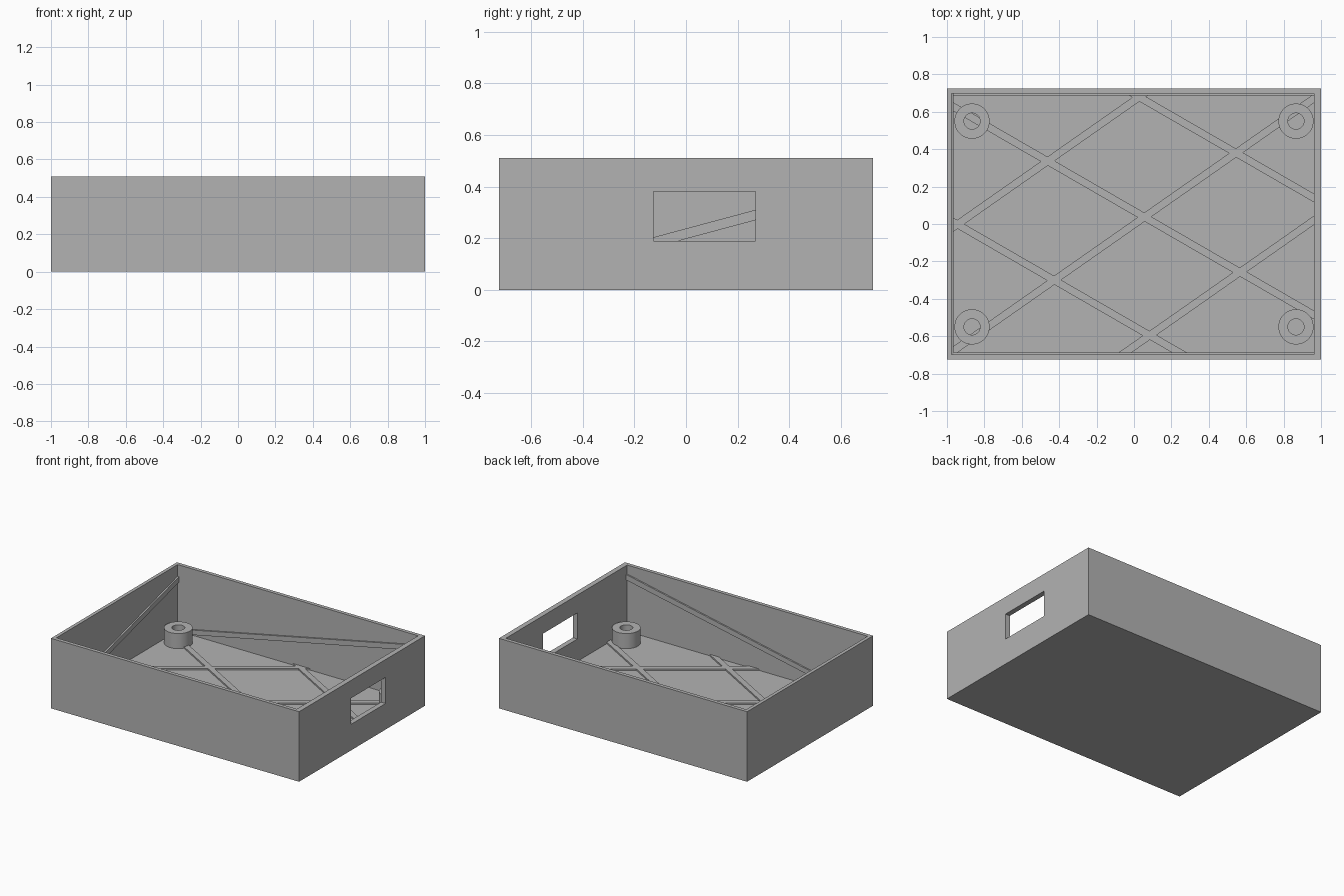
import bpy, bmesh, math
from mathutils import Vector, Matrix

if "Cube" in bpy.data.objects:
    bpy.data.objects.remove(bpy.data.objects["Cube"])

WALL, HEIGHT, FLOOR = 0.027, 0.51, 0.027
X0, X1, Y0, Y1 = -0.975, 0.963, -0.698, 0.698   # inside faces of the walls
RIB = 0.011                                      # how far ribs stand proud

grey = bpy.data.materials.new("plastic grey")
grey.diffuse_color = (0.45, 0.45, 0.45, 1)
grey.use_nodes = True
grey.node_tree.nodes["Principled BSDF"].inputs["Base Color"].default_value = grey.diffuse_color


def finish(name, bm):
    bmesh.ops.recalc_face_normals(bm, faces=bm.faces)
    mesh = bpy.data.meshes.new(name)
    bm.to_mesh(mesh)
    bm.free()
    mesh.materials.append(grey)
    obj = bpy.data.objects.new(name, mesh)
    bpy.context.collection.objects.link(obj)
    return obj


def box(name, lo, hi):
    bm = bmesh.new()
    lo, hi = Vector(lo), Vector(hi)
    bmesh.ops.create_cube(bm, size=1, matrix=Matrix.Translation((lo + hi) / 2)
                          @ Matrix.Diagonal((*(hi - lo), 1)))
    return finish(name, bm)


def combine(target, other, operation):
    mod = target.modifiers.new(operation.lower(), 'BOOLEAN')
    mod.operation, mod.object, mod.solver = operation, other, 'EXACT'
    bpy.context.view_layer.objects.active = target
    bpy.ops.object.modifier_apply(modifier=mod.name)
    bpy.data.objects.remove(other)


def prism(name, points, offset):
    """Flat outline pushed along an offset."""
    bm = bmesh.new()
    face = bm.faces.new([bm.verts.new(p) for p in points])
    ext = bmesh.ops.extrude_face_region(bm, geom=[face])["geom"]
    bmesh.ops.translate(bm, vec=offset,
                        verts=[v for v in ext if isinstance(v, bmesh.types.BMVert)])
    return finish(name, bm)


# Open tray with a window in the right wall
tray = box("tray", (-1, -0.725, 0), (1, 0.725, HEIGHT))
combine(tray, box("cavity", (X0, Y0, FLOOR), (X1, Y1, 1)), 'DIFFERENCE')
combine(tray, box("window", (0.9, -0.125, 0.19), (1.1, 0.27, 0.38)), 'DIFFERENCE')


# Crossing ribs on the floor: one point on each rib and its angle
def floor_rib(x, y, angle):
    bm = bmesh.new()
    bmesh.ops.create_cube(bm, size=1, matrix=Matrix.Translation((x, y, FLOOR))
                          @ Matrix.Rotation(math.radians(angle), 4, 'Z')
                          @ Matrix.Diagonal((5, 0.04, 2 * RIB, 1)))
    for co, no in [((X0 - .01, 0, 0), (-1, 0, 0)), ((X1 + .01, 0, 0), (1, 0, 0)),
                   ((0, Y0 - .01, 0), (0, -1, 0)), ((0, Y1 + .01, 0), (0, 1, 0))]:
        cut = bmesh.ops.bisect_plane(bm, geom=bm.verts[:] + bm.edges[:] + bm.faces[:],
                                     plane_co=co, plane_no=no, clear_outer=True)
        bmesh.ops.holes_fill(bm, edges=[e for e in bm.edges if e.is_boundary])
    return finish("floor_rib", bm)


ribs = [floor_rib(x, y, 35) for x, y in [(-0.46, 0.337), (0.056, 0.037), (0.567, -0.257)]]
ribs += [floor_rib(x, y, -30) for x, y in [(-0.428, -0.30), (0.056, 0.037), (0.545, 0.38)]]
for rib in ribs[1:]:
    combine(ribs[0], rib, 'UNION')
ribs[0].name = "floor_ribs"

# Slanted ribs on the left, back and front walls
W = 0.04
for name, y, push in (("back_wall_rib", Y1 + .01, -1), ("front_wall_rib", Y0 - .01, 1)):
    a, b = 0.045, 0.445
    prism(name, [(X0, y, a - W + .005), (X1, y, b - W), (X1, y, b), (X0, y, a)],
          (0, push * (RIB + .01), 0))
a, b = 0.05, 0.425
prism("left_wall_rib", [(X0 - .01, Y0, a - W), (X0 - .01, Y1, b - W),
                        (X0 - .01, Y1, b), (X0 - .01, Y0, a)], (RIB + .01, 0, 0))

# Hollow corner posts
SEG = 48
for sx in (-1, 1):
    for sy in (-1, 1):
        bm = bmesh.new()
        profile = [(0.043, 0.02), (0.094, 0.02), (0.094, 0.137), (0.043, 0.137)]
        rings = [[bm.verts.new((sx * 0.866 + r * math.cos(2 * math.pi * i / SEG),
                                sy * 0.55 + r * math.sin(2 * math.pi * i / SEG), z))
                  for i in range(SEG)] for r, z in profile]
        for k in range(4):
            p, q = rings[k], rings[(k + 1) % 4]
            for i in range(SEG):
                j = (i + 1) % SEG
                bm.faces.new((p[i], p[j], q[j], q[i]))
        post = finish("corner_post", bm)
        bpy.ops.object.select_all(action='DESELECT')
        post.select_set(True)
        bpy.context.view_layer.objects.active = post
        bpy.ops.object.shade_smooth_by_angle(angle=math.radians(30))
